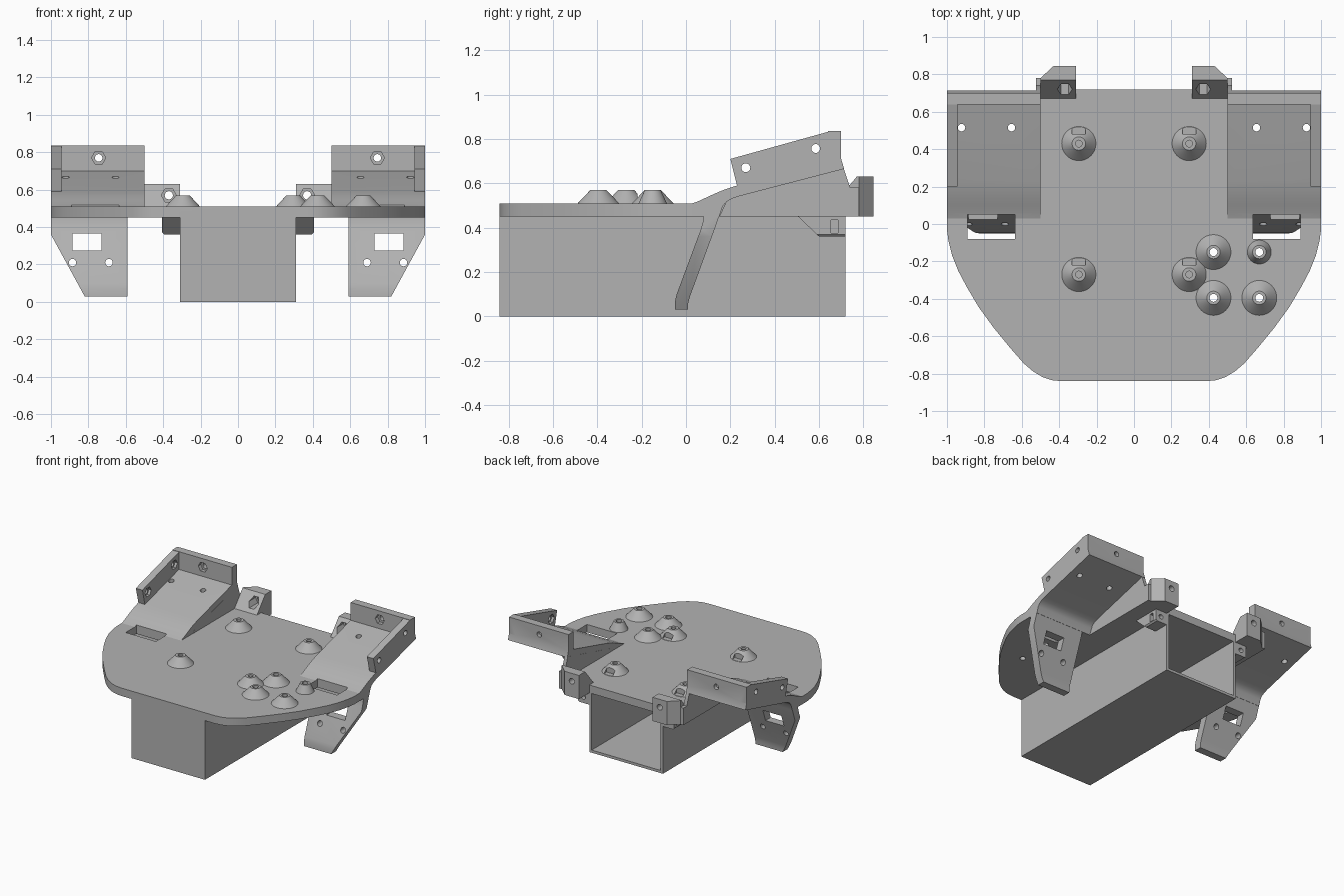
import bpy, bmesh, math
from mathutils import Vector

if "Cube" in bpy.data.objects:
    bpy.data.objects.remove(bpy.data.objects["Cube"], do_unlink=True)

grey = bpy.data.materials.new("plain_grey")
grey.use_nodes = True
COLOUR = (0.45, 0.45, 0.45, 1)
grey.diffuse_color = COLOUR
grey.node_tree.nodes["Principled BSDF"].inputs["Base Color"].default_value = COLOUR


def make(name, bm):
    bmesh.ops.recalc_face_normals(bm, faces=bm.faces)
    me = bpy.data.meshes.new(name)
    bm.to_mesh(me)
    bm.free()
    me.materials.append(grey)
    ob = bpy.data.objects.new(name, me)
    bpy.context.collection.objects.link(ob)
    return ob


def prism(name, pts, axis, a, b):
    """Extrude a 2D profile along an axis from a to b."""
    place = {"X": lambda u, v: (a, u, v), "Y": lambda u, v: (u, a, v), "Z": lambda u, v: (u, v, a)}[axis]
    bm = bmesh.new()
    face = bm.faces.new([bm.verts.new(place(*p)) for p in pts])
    grown = bmesh.ops.extrude_face_region(bm, geom=[face])["geom"]
    step = Vector([b - a if axis == k else 0 for k in "XYZ"])
    bmesh.ops.translate(bm, vec=step, verts=[g for g in grown if isinstance(g, bmesh.types.BMVert)])
    return make(name, bm)


def box(name, x0, x1, y0, y1, z0, z1):
    return prism(name, [(x0, y0), (x1, y0), (x1, y1), (x0, y1)], "Z", z0, z1)


def ngon(u, v, r, n=20):
    return [(u + r * math.cos(math.tau * i / n), v + r * math.sin(math.tau * i / n)) for i in range(n)]


def bake(ob):
    bpy.context.view_layer.update()
    me = bpy.data.meshes.new_from_object(ob.evaluated_get(bpy.context.evaluated_depsgraph_get()))
    ob.modifiers.clear()
    ob.data = me


def boolean(ob, other, operation="DIFFERENCE"):
    mod = ob.modifiers.new("join_or_cut", "BOOLEAN")
    mod.operation, mod.solver, mod.object = operation, "EXACT", other
    bake(ob)
    bpy.data.objects.remove(other, do_unlink=True)


def drill(ob, u, v, axis, a, b, r=0.02, n=20):
    boolean(ob, prism("drill", ngon(u, v, r, n), axis, a, b))


def mirror(ob):
    ob.modifiers.new("mirror", "MIRROR").use_clip = False
    bake(ob)


# Deck plate with rounded nose, notched at the back for the wings
half = [(0.5, 0.72), (0.5, 0.03), (1, 0.03), (1, -0.03), (0.992, -0.09), (0.972, -0.17), (0.94, -0.25),
        (0.895, -0.335), (0.83, -0.445), (0.75, -0.555), (0.66, -0.665), (0.59, -0.745), (0.54, -0.788),
        (0.49, -0.818), (0.44, -0.835), (0.39, -0.84)]
deck = prism("deck_plate", half + [(-x, y) for x, y in reversed(half)], "Z", 0.45, 0.51)

# Square tube under the deck, open at the back
boolean(deck, box("tube", -0.31, 0.31, -0.84, 0.72, 0, 0.48), "UNION")
boolean(deck, box("cavity", -0.29, 0.29, -0.82, 0.8, 0.02, 0.45))
for s in (-1, 1):
    boolean(deck, box("slot", s * 0.635, s * 0.89, -0.08, 0.05, 0.4, 0.7))

# Ramped wing: floor and back wall in one profile
wing = prism("wing", [(0.03, 0.51), (0.06, 0.521), (0.1, 0.54), (0.14, 0.558), (0.18, 0.574), (0.23, 0.59),
                      (0.64, 0.70), (0.64, 0.835), (0.7, 0.835), (0.7, 0.71), (0.713, 0.665), (0.24, 0.542),
                      (0.205, 0.53), (0.18, 0.515), (0.165, 0.495), (0.15, 0.45), (0.03, 0.45)], "X", 0.5, 1)
side = prism("side_wall", [(0.235, 0.57), (0.2, 0.71), (0.65, 0.835), (0.7, 0.835), (0.7, 0.68)], "X", 0.945, 1)
boolean(wing, side, "UNION")
boolean(wing, box("slot", 0.635, 0.89, -0.08, 0.05, 0.4, 0.7))
drill(wing, 0.745, 0.77, "Y", 0.6, 0.8)
drill(wing, 0.745, 0.77, "Y", 0.6, 0.67, 0.038, 6)
for y, z in ((0.27, 0.67), (0.585, 0.757)):
    drill(wing, y, z, "X", 0.9, 1.1)
    drill(wing, y, z, "X", 0.92, 0.965, 0.036, 6)
for x in (0.655, 0.922):
    drill(wing, x, 0.515, "Z", 0.5, 0.75)

# Sloping leg under each wing, tapered on the outside
leg = prism("leg", [(0.08, 0.46), (0.08, 0.44), (0.068, 0.395), (-0.042, 0.1), (-0.049, 0.07), (-0.05, 0.03),
                    (0.008, 0.03), (0.01, 0.06), (0.018, 0.09), (0.135, 0.41), (0.155, 0.47)], "X", 0.59, 1)
boolean(leg, prism("taper", [(1, 0.36), (0.82, 0.03), (0.82, 0), (1.1, 0), (1.1, 0.36)], "Y", -0.2, 0.3))
boolean(leg, box("window", 0.73, 0.885, -0.2, 0.3, 0.275, 0.365))
for x in (0.69, 0.885):
    drill(leg, x, 0.21, "Y", -0.2, 0.3)

# Thin web closing the gap between wing and deck
web = prism("wing_web", [(0.15, 0.45), (0.19, 0.535), (0.71, 0.67), (0.74, 0.58), (0.74, 0.45)], "X", 0.499, 0.525)

# Upright rear bracket with a nut pocket and a sloped front
bracket = prism("rear_bracket", [(0.31, 0.6), (0.31, 0.845), (0.43, 0.845), (0.5, 0.78), (0.525, 0.78),
                                 (0.525, 0.6)], "Z", 0.45, 0.63)
boolean(bracket, prism("slope", [(0.5, 0.305), (0.77, 0.63), (0.77, 0.7), (0.5, 0.7)], "X", 0.2, 0.6))
boolean(bracket, box("trim", 0.5, 0.6, 0.5, 0.9, 0.58, 0.7))
drill(bracket, 0.37, 0.57, "Y", 0.6, 0.9, 0.022)
drill(bracket, 0.37, 0.57, "Y", 0.6, 0.795, 0.04, 6)

# Lower lug beside the tube
lug = prism("lower_lug", [(0.5, 0.455), (0.6, 0.36), (0.72, 0.36), (0.72, 0.455)], "X", 0.305, 0.405)
boolean(lug, prism("chamfer", [(0.385, 0.35), (0.42, 0.35), (0.42, 0.385)], "Y", 0.4, 0.8))
boolean(lug, box("nut_slot", 0.33, 0.5, 0.655, 0.685, 0.375, 0.435))
drill(lug, 0.36, 0.405, "Y", 0.62, 0.8, 0.018)

for part in (wing, leg, web, bracket, lug):
    mirror(part)


# Conical mounting posts
def post(name, x, y, r, through):
    bm = bmesh.new()
    bmesh.ops.create_cone(bm, cap_ends=True, segments=40, radius1=r, radius2=0.036, depth=0.065)
    bmesh.ops.translate(bm, vec=(x, y, 0.5375), verts=bm.verts)
    cone = make(name, bm)
    if through:
        drill(cone, x, y, "Z", 0.4, 0.7, 0.021)
        drill(deck, x, y, "Z", 0.4, 0.7, 0.021)
    else:
        drill(cone, x, y, "Z", 0.52, 0.7, 0.018)
        boolean(cone, box("notch", x - 0.036, x + 0.036, y + 0.052, y + 0.2, 0.512, 0.7))
    return cone


for x in (-0.295, 0.295):
    for y in (-0.27, 0.43):
        post("notched_post", x, y, 0.096, False)
for x, y, r in ((0.425, -0.15, 0.098), (0.425, -0.395, 0.098), (0.67, -0.395, 0.098), (0.67, -0.15, 0.066)):
    post("drilled_post", x, y, r, True)

# Smooth curved faces, keep corners crisp
bpy.ops.object.select_all(action="DESELECT")
for ob in bpy.context.collection.objects:
    if ob.type == "MESH" and grey.name in ob.data.materials:
        ob.select_set(True)
        bpy.context.view_layer.objects.active = ob
bpy.ops.object.shade_smooth_by_angle(angle=math.radians(30))
